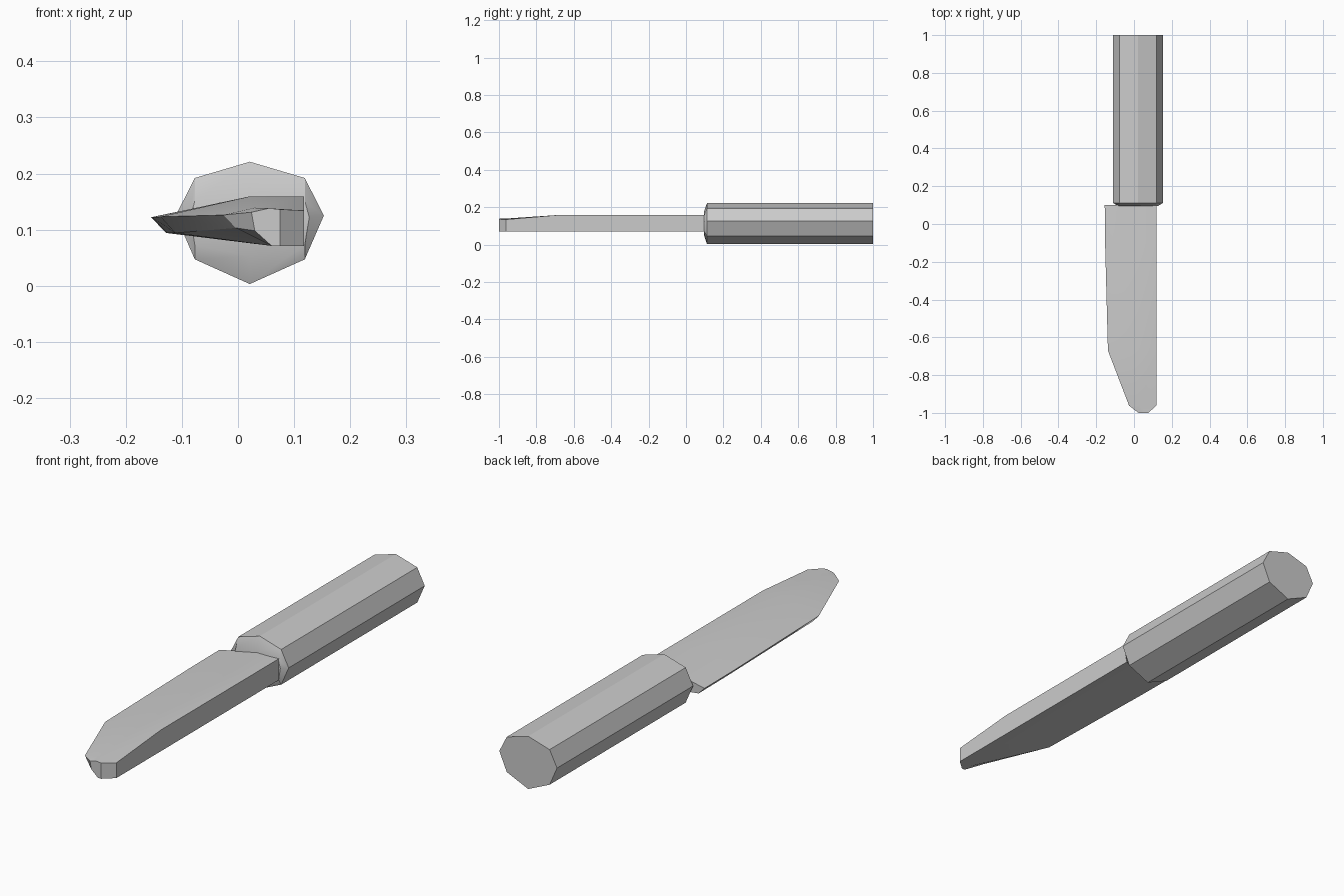
import bpy, bmesh, math

if "Cube" in bpy.data.objects:
    bpy.data.objects.remove(bpy.data.objects["Cube"])


def loft(name, stations, angle=30):
    """Skin a list of (y, [(x, z), ...]) sections into a capped solid."""
    bm = bmesh.new()
    rings = [[bm.verts.new((x, y, z)) for x, z in pts] for y, pts in stations]
    for a, b in zip(rings, rings[1:]):
        n = len(a)
        for i in range(n):
            j = (i + 1) % n
            bm.faces.new((a[i], a[j], b[j], b[i]))
    bm.faces.new(rings[0])
    bm.faces.new(rings[-1])
    bmesh.ops.recalc_face_normals(bm, faces=bm.faces)
    mesh = bpy.data.meshes.new(name)
    bm.to_mesh(mesh)
    bm.free()
    obj = bpy.data.objects.new(name, mesh)
    bpy.context.collection.objects.link(obj)
    bpy.ops.object.select_all(action='DESELECT')
    obj.select_set(True)
    bpy.context.view_layer.objects.active = obj
    bpy.ops.object.shade_smooth_by_angle(angle=math.radians(angle))
    return obj


def mirrored(half, cx=0.021):
    """Complete a half section (offset from centre, z) running top to bottom."""
    right = [(cx + dx, z) for dx, z in half]
    left = [(cx - dx, z) for dx, z in half[-2:0:-1]]
    return right + left


# Handle: eight-sided grip with a chamfered front shoulder
grip = mirrored([(0, 0.221), (0.098, 0.192), (0.132, 0.125), (0.098, 0.047), (0, 0.003)])
shoulder = mirrored([(0, 0.173), (0.098, 0.151), (0.106, 0.122), (0.098, 0.073), (0, 0.053)])
loft("handle", [(0.095, shoulder), (0.112, grip), (1.0, grip)])

# Blade: section order is spine top, ridge, cutting edge, edge bevel, belly, spine bottom
loft("blade", [
    (0.10, [(0.118, 0.159), (0.02, 0.159), (-0.155, 0.122), (-0.128, 0.094), (0.06, 0.071), (0.118, 0.071)]),
    (-0.10, [(0.118, 0.159), (0.02, 0.159), (-0.153, 0.122), (-0.126, 0.094), (0.06, 0.071), (0.118, 0.071)]),
    (-0.67, [(0.118, 0.159), (0.02, 0.159), (-0.138, 0.123), (-0.112, 0.094), (0.06, 0.071), (0.118, 0.071)]),
    (-0.962, [(0.118, 0.134), (0.03, 0.139), (-0.026, 0.126), (-0.004, 0.103), (0.06, 0.071), (0.118, 0.071)]),
    (-1.0, [(0.075, 0.136), (0.055, 0.138), (0.024, 0.131), (0.03, 0.098), (0.06, 0.071), (0.075, 0.071)]),
])
